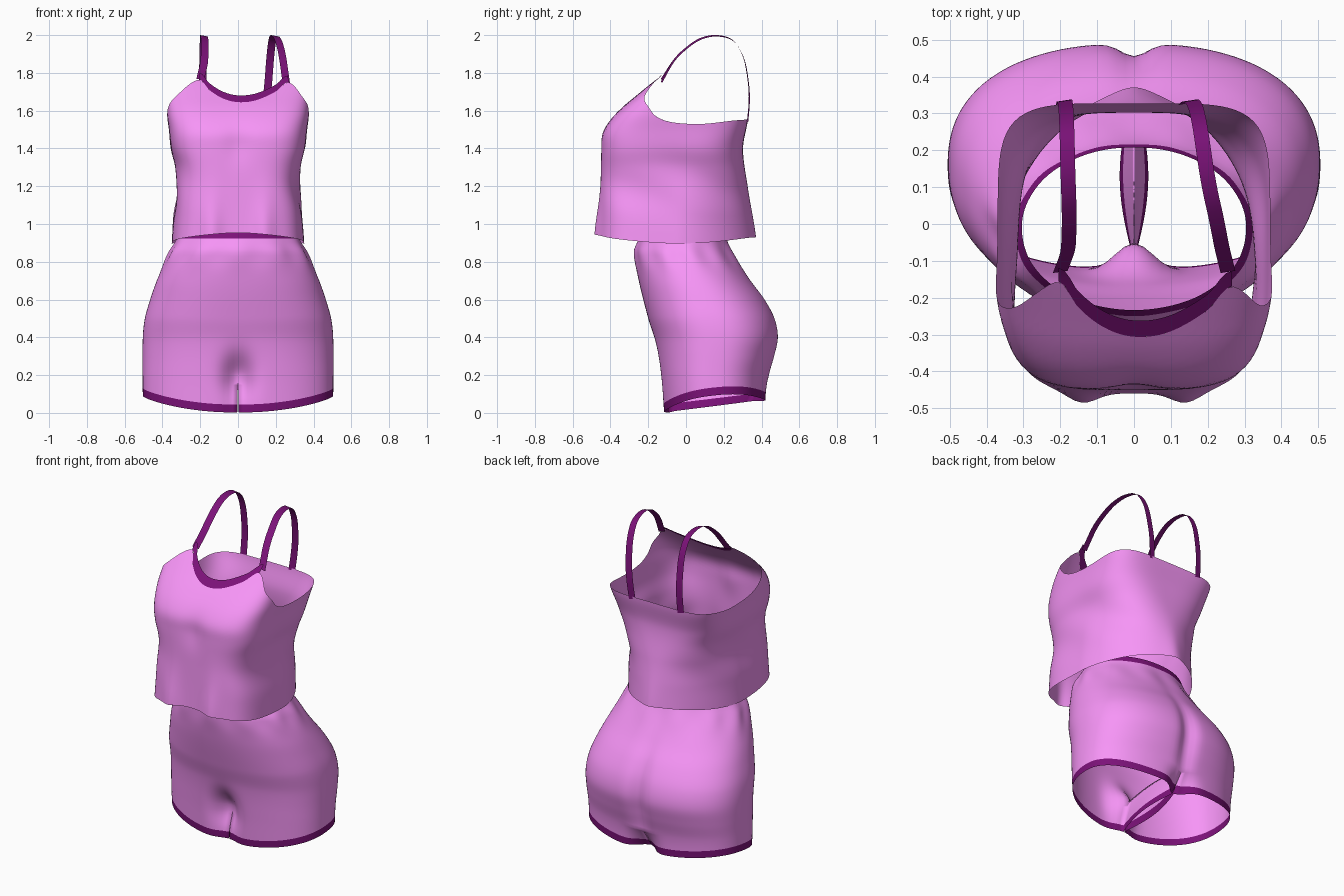
import bpy, bmesh
from math import sin, cos, pi, exp, radians

if "Cube" in bpy.data.objects:
    bpy.data.objects.remove(bpy.data.objects["Cube"])


def material(name, rgb):
    m = bpy.data.materials.new(name)
    m.diffuse_color = (*rgb, 1)
    m.use_nodes = True
    m.node_tree.nodes["Principled BSDF"].inputs["Base Color"].default_value = m.diffuse_color
    return m


PINK = material("pink_fabric", (0.93, 0.3, 0.93))
PURPLE = material("purple_trim", (0.2, 0.006, 0.19))


def curve(keys):
    """Smooth interpolation through (position, value) keys."""
    n = len(keys)

    def slope(i):
        a, b = keys[max(i - 1, 0)], keys[min(i + 1, n - 1)]
        return (b[1] - a[1]) / (b[0] - a[0])

    def f(p):
        p = min(max(p, keys[0][0]), keys[-1][0])
        i = next((k for k in range(n - 1) if p <= keys[k + 1][0]), n - 2)
        (p0, v0), (p1, v1) = keys[i], keys[i + 1]
        h = p1 - p0
        u = (p - p0) / h
        return ((2*u**3 - 3*u*u + 1) * v0 + (u**3 - 2*u*u + u) * h * slope(i)
                + (3*u*u - 2*u**3) * v1 + (u**3 - u*u) * h * slope(i + 1))
    return f


def add_grid(bm, rows, closed):
    vs = [[bm.verts.new(p) for p in r] for r in rows]
    w = len(rows[0])
    for a, b in zip(vs, vs[1:]):
        for j in range(w if closed else w - 1):
            k = (j + 1) % w
            bm.faces.new((a[j], a[k], b[k], b[j]))


def make(name, grids, mat, mirror=False):
    """grids: list of (rows of points, closed loop?)"""
    bm = bmesh.new()
    for rows, closed in grids:
        add_grid(bm, rows, closed)
    bmesh.ops.remove_doubles(bm, verts=bm.verts, dist=0.0003)
    bmesh.ops.recalc_face_normals(bm, faces=bm.faces)
    me = bpy.data.meshes.new(name)
    bm.to_mesh(me)
    bm.free()
    me.shade_smooth()
    me.materials.append(mat)
    ob = bpy.data.objects.new(name, me)
    bpy.context.collection.objects.link(ob)
    if mirror:
        md = ob.modifiers.new("mirror", 'MIRROR')
        md.merge_threshold = 0.0008
    return ob


def section(a, n):
    """Unit superellipse, angle 0 at the front (-y)."""
    s, c = sin(a), cos(a)
    r = (abs(s)**n + abs(c)**n) ** (-1 / n)
    return s * r, -c * r


# ---- camisole ----
top_hw = curve([(.88, .352), (1.05, .34), (1.2, .322), (1.3, .328), (1.4, .355),
                (1.5, .366), (1.6, .378), (1.85, .378)])
top_front = curve([(.88, -.462), (1.2, -.452), (1.4, -.45), (1.48, -.443), (1.55, -.402),
                   (1.62, -.335), (1.67, -.275), (1.74, -.19), (1.79, -.13), (1.85, -.09)])
top_back = curve([(.88, .365), (1.05, .345), (1.2, .325), (1.4, .302), (1.56, .328), (1.85, .33)])
# squareness of the back: rounded at the hem, boxy at the upper edge
back_n = curve([(.88, 1.72), (1.05, 1.85), (1.2, 2.2), (1.4, 3.4), (1.55, 5)])
# upper edge height by angle: neckline, peaks, armholes, back
top_edge = curve([(-180, 1.555), (-135, 1.55), (-110, 1.53), (-85, 1.54), (-72, 1.57),
                  (-60, 1.62), (-46, 1.68), (-29, 1.765), (-22, 1.71), (-12, 1.665), (0, 1.645),
                  (14, 1.655), (28, 1.70), (37, 1.75), (50, 1.67), (62, 1.62), (72, 1.57),
                  (85, 1.54), (110, 1.53), (135, 1.55), (180, 1.555)])


def top_hem(d):
    c = cos(radians(d))
    return .897 + (.056 if c > 0 else .033) * c * c


def top_point(d, z):
    a = radians(d)
    u, v = section(a, 4 if cos(a) > 0 else back_n(z))
    yc = -.05
    x = top_hw(z) * u
    y = yc + v * ((yc - top_front(z)) if v < 0 else (top_back(z) - yc))
    if v < 0:
        # hem folds, and the dip between the bust
        y -= .028 * exp(-((abs(x) - .14) / .055)**2) * exp(-((z - .92) / .2)**2)
        y += .015 * exp(-(x / .07)**2) * exp(-((z - 1.42) / .1)**2)
    else:
        # slight fold down the middle of the back
        y += .012 * exp(-(x / .06)**2) * exp(-((z - .9) / .2)**2)
    # soft side creases
    x += .008 * sin(a) * sin(16 * z + 5 * a) * exp(-((z - 1.2) / .15)**2)
    return x, y, z


COLS, ROWS = 144, 36
rows = []
for i in range(ROWS + 1):
    row = []
    for j in range(COLS):
        d = -180 + 360 * j / COLS
        h = top_hem(d)
        row.append(top_point(d, h + (top_edge(d) - h) * i / ROWS))
    rows.append(row)
make("camisole", [(rows, True)], PINK)

# neckline trim
angles = [-29 + 66 * i / 32 for i in range(33)]
make("neckline_trim", [([[top_point(d, top_edge(d) + k * .018) for d in angles]
                         for k in range(3)], False)], PURPLE)


# ---- shoulder straps ----
def strap(name, xs, z0):
    path = [(-.13, z0), (-.06, 1.87), (.02, 1.945), (.09, 1.985), (.17, 1.996), (.25, 1.97),
            (.305, 1.88), (.33, 1.75), (.335, 1.65), (.326, 1.54)]
    fy = curve([(i, p[0]) for i, p in enumerate(path)])
    fz = curve([(i, p[1]) for i, p in enumerate(path)])
    fx = curve(xs)
    ts = [i * 9 / 45 for i in range(46)]
    # ribbon, slightly twisted
    make(name, [([[(fx(t) + s * .02, fy(t) + s * .003, min(fz(t) - s * .004, 2.0)) for t in ts]
                  for s in (-1, 1)], False)], PURPLE)


strap("left_strap", [(0, -.2), (1, -.178), (4, -.18), (9, -.192)], 1.765)
strap("right_strap", [(0, .255), (1, .238), (4, .193), (9, .14)], 1.75)

# ---- shorts (half, mirrored) ----
sh_hw = curve([(0, .503), (.2, .505), (.4, .504), (.5, .493), (.6, .465), (.7, .43),
               (.85, .365), (.9, .335), (.97, .298)])
sh_front = curve([(0, -.122), (.2, -.14), (.38, -.165), (.5, -.2), (.7, -.25),
                  (.85, -.272), (.9, -.258), (.97, -.228)])
sh_back = curve([(0, .43), (.1, .43), (.2, .442), (.3, .47), (.4, .49), (.5, .472),
                 (.6, .42), (.7, .345), (.8, .28), (.9, .225), (.97, .205)])
N, M = 64, 16          # outer arc and inner leg divisions
WAIST, BAND = .922, .042


def shorts_point(t, z):
    u, v = section(t, 2.35 - .3 * max(0, min(1, (z - .5) / .4)))
    yf, yb = sh_front(z), sh_back(z)
    g = 1 + .018 * cos(11 * t) * exp(-((z - .84) / .07)**2)   # waist gathers
    x = sh_hw(z) * u * g
    y = (yf + yb) / 2 + v * (yb - yf) / 2 * g
    if v > 0:   # seat cleft
        y -= .035 * exp(-(x / .05)**2) * exp(-((z - .38) / .25)**2)
    else:       # front crotch hollow
        y += .085 * exp(-(x / .075)**2) * exp(-((z - .19) / .11)**2)
    return (0 if t in (0, pi) else x), y, z


def hem_z(x, y):
    return .002 + .06 * (y + .12) / .55 + .06 * (x / .5)**2


def leg_end(t, z, f):
    return shorts_point(t, z)[1] + f * (.03 if t == 0 else -.08)


def leg_point(j, k, band):
    """k: 0..1 from crotch to band, or from band top to hem edge."""
    if j <= N:
        t = pi * j / N
        zc = .18 + .07 * sin(t)
        x0, y0, _ = shorts_point(t, .02)
    else:
        s = (j - N) / M
        zc = .18 + .03 * sin(pi * s)
        x0, y0 = 0, .42 + (-.08 - .42) * s
    zh = max(hem_z(x0, y0), 0)
    z = zh + BAND * (1 - k) if band else zc + (zh + BAND - zc) * k
    f = (zc - z) / (zc - zh)
    if j <= N:
        x, y, _ = shorts_point(t, z)
        xin = .004 * f
        e = exp(-(x / .075)**2)
        x = xin + x * (1 - xin / .5)
        y += f * e * (.03 if t < pi / 2 else -.08)
    else:
        ya, yb = leg_end(pi, z, f), leg_end(0, z, f)
        x, y = f * (.004 + .035 * sin(pi * s)), ya + (yb - ya) * s
    return x, y, z


LOOP = N + M
trunk = []
for i in range(41):
    row = []
    for j in range(N + 1):
        t = pi * j / N
        zc = .18 + .07 * sin(t)
        row.append(shorts_point(t, WAIST + (zc - WAIST) * i / 40))
    trunk.append(row)
leg = [[leg_point(j, i / 8, False) for j in range(LOOP)] for i in range(9)]
make("shorts", [(trunk, False), (leg, True)], PINK, True)

# hem bands and waistband
make("leg_hems", [([[leg_point(j, i / 2, True) for j in range(LOOP)] for i in range(3)], True)],
     PURPLE, True)
make("waistband", [([[shorts_point(pi * j / N, WAIST + .018 * i) for j in range(N + 1)]
                     for i in range(3)], False)], PURPLE, True)
